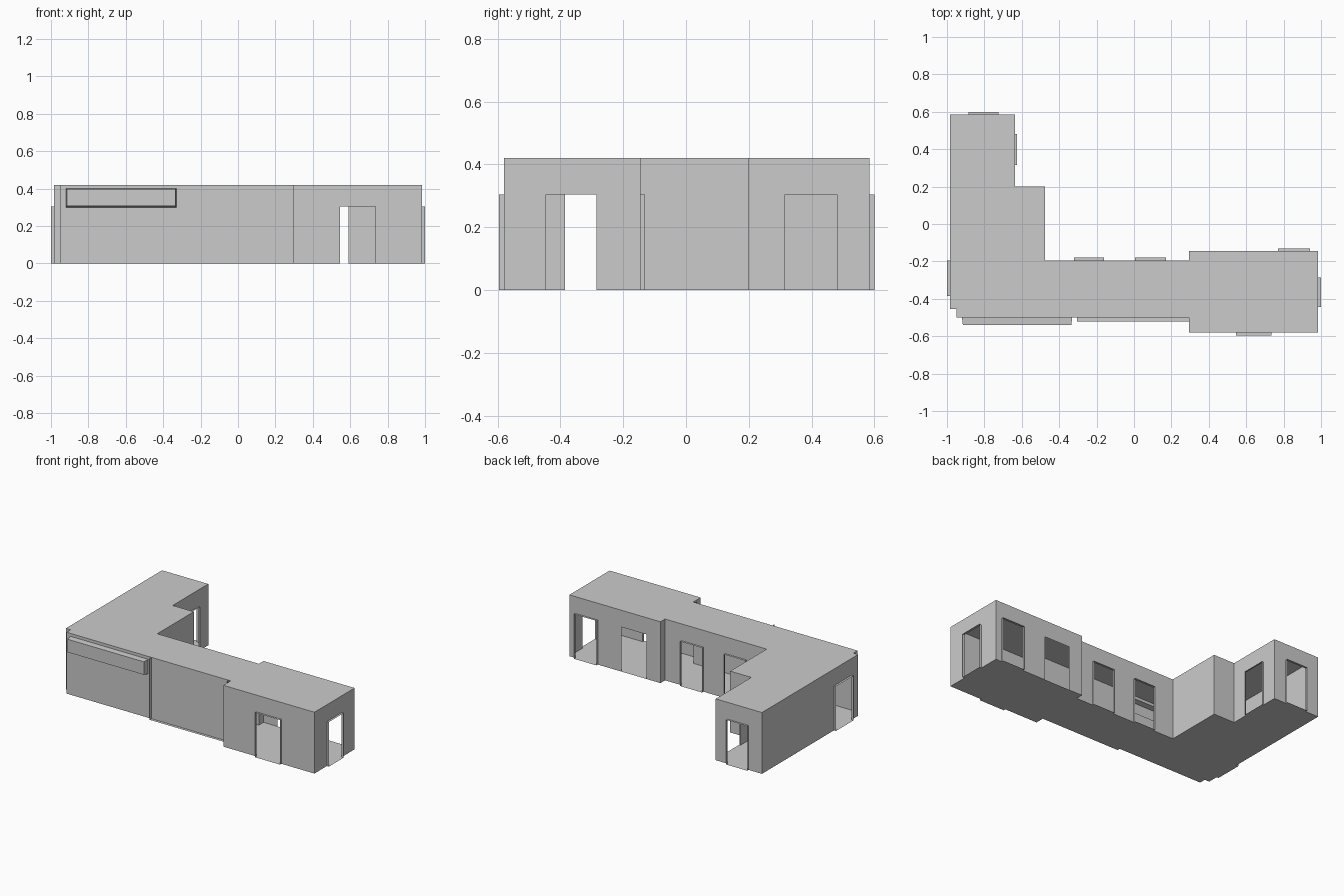
import bpy, bmesh
from mathutils import Vector

if "Cube" in bpy.data.objects:
    bpy.data.objects.remove(bpy.data.objects["Cube"])

H, DH = 0.42, 0.305   # ceiling and doorway heights


def make(name, polys):
    bm = bmesh.new()
    for p in polys:
        bm.faces.new([bm.verts.new(v) for v in p])
    bmesh.ops.remove_doubles(bm, verts=bm.verts, dist=1e-5)
    me = bpy.data.meshes.new(name)
    bm.to_mesh(me)
    bm.free()
    ob = bpy.data.objects.new(name, me)
    bpy.context.collection.objects.link(ob)
    return ob


def wall(name, p, q, openings=()):
    """Thin wall from p to q; openings are (start, end, bottom, top, depth)
    along the wall's main axis, each with an outward reveal of that depth."""
    ax = 0 if abs(q[0] - p[0]) > abs(q[1] - p[1]) else 1
    sgn = 1 if q[ax] > p[ax] else -1
    # the outline runs counter-clockwise, so outside is to the right
    out = Vector((0, -sgn, 0)) if ax == 0 else Vector((sgn, 0, 0))

    def pt(t, z, d=0):
        v = Vector((t, p[1], z)) if ax == 0 else Vector((p[0], t, z))
        return v + out * d

    def rect(a, b, z0, z1):
        c = [pt(a, z0), pt(b, z0), pt(b, z1), pt(a, z1)]
        return c if sgn > 0 else c[::-1]

    polys, reveals, t = [], [], p[ax]
    for a, b, z0, z1, d in sorted(openings, key=lambda o: o[0] * sgn):
        lo, hi = (a, b) if sgn > 0 else (b, a)
        polys.append(rect(*sorted((t, lo)), 0, H))
        polys.append(rect(a, b, z1, H))
        if z0 > 0:
            polys.append(rect(a, b, 0, z0))
        if d:
            ring = [(a, z0), (b, z0), (b, z1), (a, z1)]
            for i in range(4):
                u, v = ring[i], ring[(i + 1) % 4]
                f = [pt(*u), pt(*v), pt(*v, d), pt(*u, d)]
                reveals.append(f if sgn < 0 else f[::-1])
        t = hi
    polys.append(rect(*sorted((t, q[ax])), 0, H))
    make(name, polys)
    if reveals:
        make(name + "_door_reveals", reveals)


def door(a, b, d=0.015):
    return (a, b, 0, DH, d)


# Floor plan, counter-clockwise from the front left
plan = [(-0.95, -0.50), (0.295, -0.50), (0.295, -0.58), (0.985, -0.58),
        (0.985, -0.145), (0.295, -0.145), (0.295, -0.195), (-0.475, -0.195),
        (-0.475, 0.20), (-0.635, 0.20), (-0.635, 0.585), (-0.985, 0.585),
        (-0.985, -0.455), (-0.95, -0.455)]

# Openings, keyed by plan edge
openings = {
    0: [(-0.92, -0.33, 0.30, 0.40, 0)],
    2: [door(0.545, 0.735)],
    3: [door(-0.445, -0.285)],
    4: [door(0.77, 0.94), door(0.40, 0.59, 0)],
    6: [door(-0.32, -0.16), door(0.005, 0.17)],
    9: [door(0.315, 0.48, 0.01)],
    10: [door(-0.885, -0.725)],
    11: [door(-0.385, -0.195)],
}
names = ["front_corridor_wall", "front_jog", "front_room_wall", "right_wall",
         "back_room_wall", "back_jog", "back_corridor_wall", "inner_wall",
         "inner_step", "wing_side_wall", "wing_end_wall", "left_wall",
         "corner_step", "corner_return"]
for i, n in enumerate(names):
    wall(n, plan[i], plan[(i + 1) % len(plan)], openings.get(i, ()))

# Floor and ceiling slabs
make("floor", [[(x, y, 0) for x, y in reversed(plan)]])
make("ceiling", [[(x, y, H) for x, y in plan]])

# High display niche bulging out of the front wall, open to the inside
outer = [(-0.92, -0.5, 0.30), (-0.33, -0.5, 0.30),
         (-0.33, -0.5, 0.40), (-0.92, -0.5, 0.40)]
front = [(-0.915, -0.54, 0.308), (-0.335, -0.54, 0.308),
         (-0.335, -0.54, 0.397), (-0.915, -0.54, 0.397)]
make("display_niche", [front] + [
    [outer[i], outer[(i + 1) % 4], front[(i + 1) % 4], front[i]] for i in range(4)])

# Sill and side reveals around the middle front panel
y0, y1 = -0.52, -0.50
make("panel_sill", [[(-0.305, y0, 0), (0.295, y0, 0), (0.295, y1, 0), (-0.305, y1, 0)]])
make("panel_side_reveals", [
    [(x, y0, 0), (x, y1, 0), (x, y1, H), (x, y0, H)] for x in (-0.305, 0.28)])
